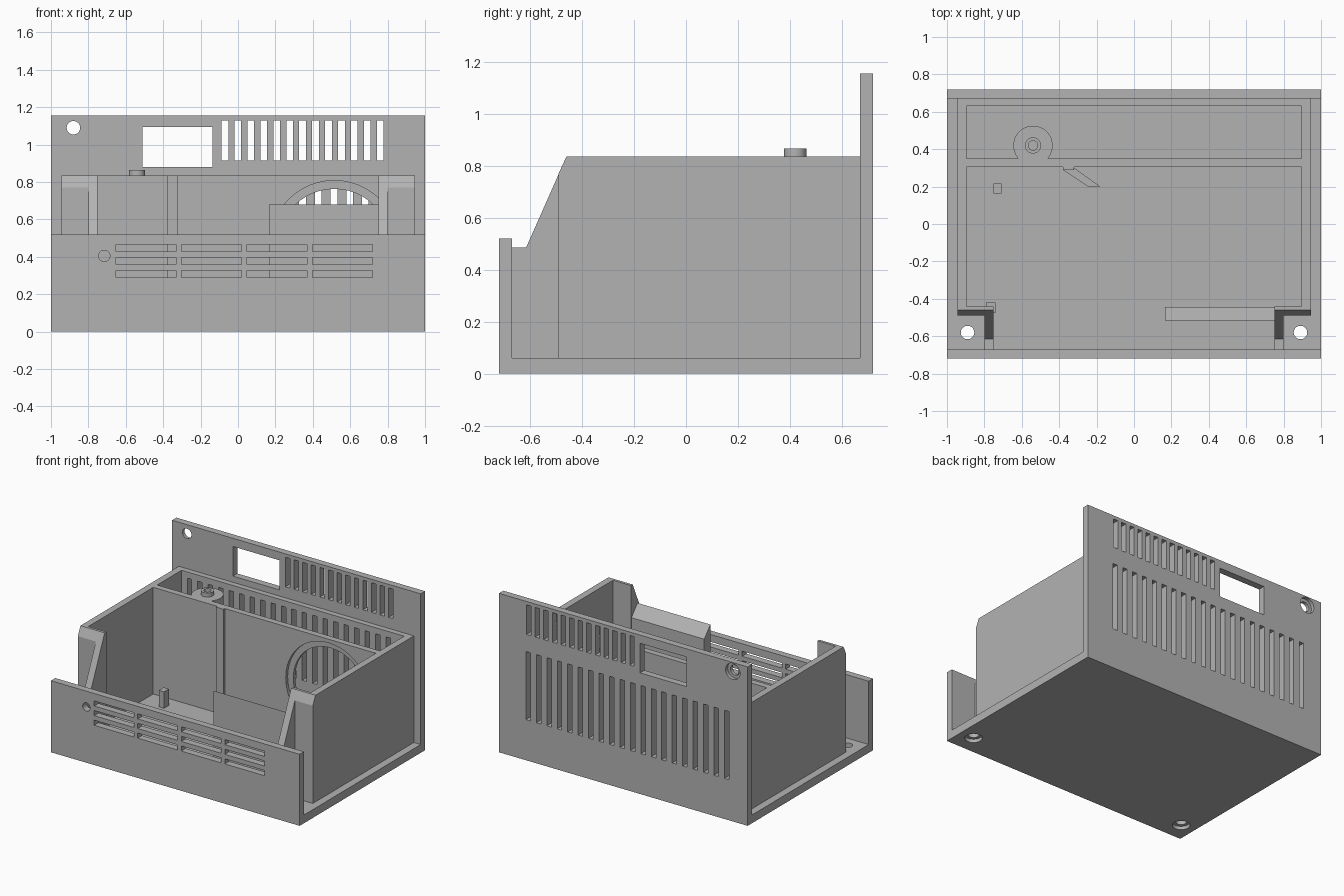
import bpy, bmesh, math
from mathutils import Matrix, Vector

old = bpy.data.objects.get("Cube")
if old:
    bpy.data.objects.remove(old, do_unlink=True)

grey = bpy.data.materials.new("plain grey")
grey.use_nodes = True
GREY = (0.45, 0.45, 0.45, 1)
grey.diffuse_color = GREY
grey.node_tree.nodes["Principled BSDF"].inputs["Base Color"].default_value = GREY


def add_box(bm, x, y, z):
    size = Matrix.Diagonal((x[1] - x[0], y[1] - y[0], z[1] - z[0], 1))
    mid = Vector((sum(x) / 2, sum(y) / 2, sum(z) / 2))
    bmesh.ops.create_cube(bm, size=1, matrix=Matrix.Translation(mid) @ size)


def add_cyl(bm, centre, radius, depth, axis="Z"):
    turn = Matrix.Rotation(math.pi / 2, 4, "X") if axis == "Y" else Matrix()
    bmesh.ops.create_cone(bm, cap_ends=True, segments=48, radius1=radius, radius2=radius,
                          depth=depth, matrix=Matrix.Translation(centre) @ turn)


def finish(bm, name, smooth=False):
    bmesh.ops.recalc_face_normals(bm, faces=bm.faces)
    mesh = bpy.data.meshes.new(name)
    bm.to_mesh(mesh)
    bm.free()
    mesh.materials.append(grey)
    ob = bpy.data.objects.new(name, mesh)
    bpy.context.collection.objects.link(ob)
    if smooth:
        smooth_sharp(ob)
    return ob


def select(ob):
    bpy.ops.object.select_all(action="DESELECT")
    ob.select_set(True)
    bpy.context.view_layer.objects.active = ob


def smooth_sharp(ob):
    select(ob)
    bpy.ops.object.shade_smooth_by_angle(angle=math.radians(30))


def box(name, x, y, z):
    bm = bmesh.new()
    add_box(bm, x, y, z)
    return finish(bm, name)


def prism(name, points, axis, lo, hi):
    """Extrude a closed profile: (y, z) points along X or (x, y) points along Z."""
    bm = bmesh.new()
    place = (lambda p: (lo, *p)) if axis == "X" else (lambda p: (*p, lo))
    face = bm.faces.new([bm.verts.new(place(p)) for p in points])
    ext = bmesh.ops.extrude_face_region(bm, geom=[face])
    step = Vector((hi - lo, 0, 0)) if axis == "X" else Vector((0, 0, hi - lo))
    bmesh.ops.translate(bm, vec=step, verts=[v for v in ext["geom"] if isinstance(v, bmesh.types.BMVert)])
    return finish(bm, name)


def cut(ob, *shapes):
    """Subtract each cutter mesh in turn."""
    for bm in shapes:
        cutter = finish(bm, "cutter")
        cutter.hide_render = True
        select(ob)
        mod = ob.modifiers.new("cut", "BOOLEAN")
        mod.operation, mod.solver, mod.object = "DIFFERENCE", "EXACT", cutter
        bpy.ops.object.modifier_apply(modifier=mod.name)
        bpy.data.objects.remove(cutter, do_unlink=True)
    smooth_sharp(ob)


def round_cutter(*cyls):
    bm = bmesh.new()
    for c in cyls:
        add_cyl(bm, *c)
    return bm


def lower_slots():
    bm = bmesh.new()
    for i in range(20):
        x = 0.765 - i * 0.084
        add_box(bm, (x - 0.018, x + 0.018), (0.5, 0.9), (0.295, 0.79))
    return bm


FLOOR, TOP = 0.06, 0.835

# Floor plate with countersunk screw holes
floor = box("floor_plate", (-1, 1), (-0.72, 0.72), (0, FLOOR))
cut(floor,
    round_cutter(*[((s * 0.89, -0.58, 0), 0.036, 0.3) for s in (-1, 1)]),
    round_cutter(*[((s * 0.89, -0.58, 0), 0.058, 0.05) for s in (-1, 1)]))

# Front panel with vent slits and a small round hole
front = box("front_panel", (-1, 1), (-0.72, -0.67), (0, 0.52))
slits = bmesh.new()
for col in range(4):
    for row in range(3):
        x, z = -0.652 + col * 0.35, 0.289 + row * 0.07
        add_box(slits, (x, x + 0.32), (-0.9, -0.5), (z, z + 0.037))
cut(front, slits, round_cutter(((-0.715, -0.7, 0.405), 0.03, 0.3, "Y")))

# Back panel with two rows of vents, socket window and screw hole
back = box("back_panel", (-1, 1), (0.67, 0.72), (0, 1.155))
openings = bmesh.new()
add_box(openings, (-0.51, -0.135), (0.5, 0.9), (0.88, 1.095))
for i in range(13):
    x = -0.07 + i * 0.0692
    add_box(openings, (x - 0.018, x + 0.018), (0.5, 0.9), (0.915, 1.13))
cut(back, openings, lower_slots(),
    round_cutter(((-0.88, 0.7, 1.09), 0.036, 0.3, "Y")),
    round_cutter(((-0.88, 0.72, 1.09), 0.058, 0.05, "Y")))

# Inner rear wall sharing the lower vents
rear = box("inner_rear_wall", (-0.895, 0.895), (0.63, 0.67), (FLOOR, TOP))
cut(rear, lower_slots())

# Divider with a stepped round fan opening
divider = box("divider_wall", (-0.895, 0.895), (0.305, 0.35), (FLOOR, TOP))
cut(divider,
    round_cutter(((0.515, 0.33, 0.463), 0.30, 0.2, "Y")),
    round_cutter(((0.515, 0.305, 0.463), 0.345, 0.045, "Y")))

# Side walls, front returns and sloped struts, mirrored left and right
wall_profile = [(-0.49, FLOOR), (0.67, FLOOR), (0.67, TOP), (-0.46, TOP), (-0.49, 0.77)]
return_profile = [(-0.49, FLOOR), (-0.44, FLOOR), (-0.44, TOP), (-0.46, TOP), (-0.49, 0.77)]
strut_profile = [(-0.67, FLOOR), (-0.44, FLOOR), (-0.44, TOP), (-0.46, TOP),
                 (-0.615, 0.485), (-0.67, 0.485)]
for side, s in (("left", 1), ("right", -1)):
    for part, prof, a, b in (("side_wall", wall_profile, 0.895, 0.945),
                             ("front_return", return_profile, 0.80, 0.895),
                             ("front_strut", strut_profile, 0.75, 0.80)):
        prism(f"{side}_{part}", prof, "X", *sorted((s * a, s * b)))

# Screw pillar behind the divider, with a hollow pin on top
pillar = bmesh.new()
add_cyl(pillar, (-0.54, 0.42, (FLOOR + TOP) / 2), 0.105, TOP - FLOOR)
finish(pillar, "screw_pillar", True)
pin = bmesh.new()
add_cyl(pin, (-0.54, 0.42, 0.85), 0.043, 0.03)
pin = finish(pin, "pillar_pin")
cut(pin, round_cutter(((-0.54, 0.42, 0.86), 0.025, 0.04)))

# Baffle with sloped top behind the front panel
prism("front_baffle", [(-0.515, FLOOR), (-0.445, FLOOR), (-0.445, 0.60), (-0.515, 0.68)],
      "X", 0.165, 0.75)

# Divider rib, slanted floor guide and small posts
box("divider_rib", (-0.38, -0.32), (0.29, 0.33), (FLOOR, TOP))
prism("floor_guide", [(-0.38, 0.29), (-0.245, 0.2), (-0.18, 0.2), (-0.32, 0.30)],
      "Z", FLOOR, 0.18)
box("rear_post", (-0.75, -0.708), (0.162, 0.217), (FLOOR, 0.18))
box("front_post", (-0.79, -0.74), (-0.475, -0.42), (FLOOR, 0.18))
